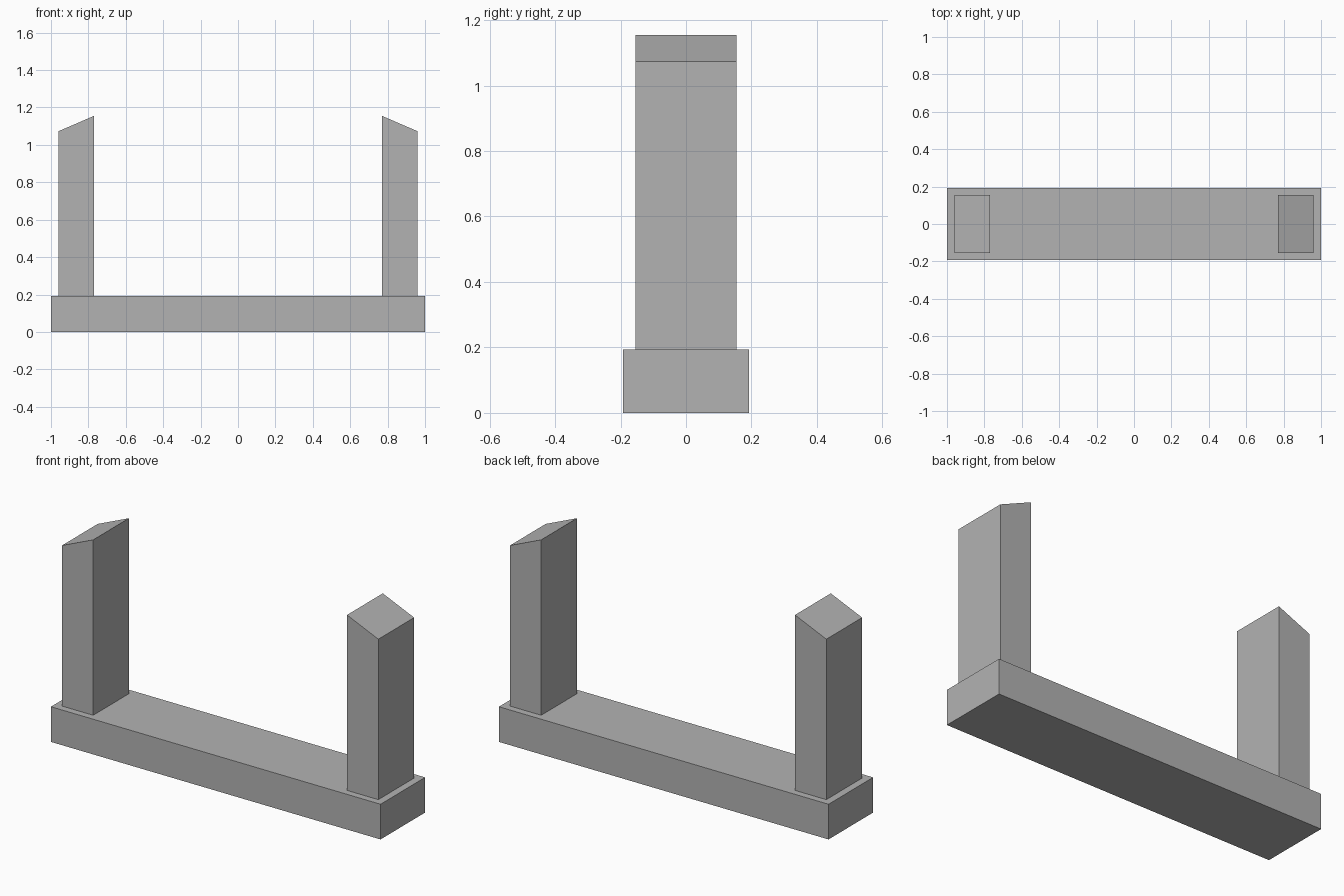
import bpy
import bmesh

cube = bpy.data.objects.get("Cube")
if cube:
    bpy.data.objects.remove(cube, do_unlink=True)

# One plain grey for every part
GREY = (0.45, 0.45, 0.45, 1.0)
grey = bpy.data.materials.new("plain_grey")
grey.use_nodes = True
grey.diffuse_color = GREY
grey.node_tree.nodes["Principled BSDF"].inputs["Base Color"].default_value = GREY


def prism(name, profile, half_depth):
    """Extrude an x-z profile along y, centred on y = 0."""
    bm = bmesh.new()
    face = bm.faces.new([bm.verts.new((x, -half_depth, z)) for x, z in profile])
    extruded = bmesh.ops.extrude_face_region(bm, geom=[face])["geom"]
    verts = [g for g in extruded if isinstance(g, bmesh.types.BMVert)]
    bmesh.ops.translate(bm, verts=verts, vec=(0, 2 * half_depth, 0))
    bmesh.ops.recalc_face_normals(bm, faces=bm.faces)
    mesh = bpy.data.meshes.new(name)
    bm.to_mesh(mesh)
    bm.free()
    mesh.materials.append(grey)
    obj = bpy.data.objects.new(name, mesh)
    bpy.context.collection.objects.link(obj)
    return obj


# Long base beam
BASE_TOP = 0.193
prism("base_beam", [(-1, 0), (1, 0), (1, BASE_TOP), (-1, BASE_TOP)], 0.193)

# Two posts with tops sloping down to the outside
INNER, OUTER = 0.77, 0.96
for name, side in (("left_post", 1), ("right_post", -1)):
    prism(name, [(side * INNER, BASE_TOP), (side * OUTER, BASE_TOP),
                 (side * OUTER, 1.073), (side * INNER, 1.155)], 0.155)
